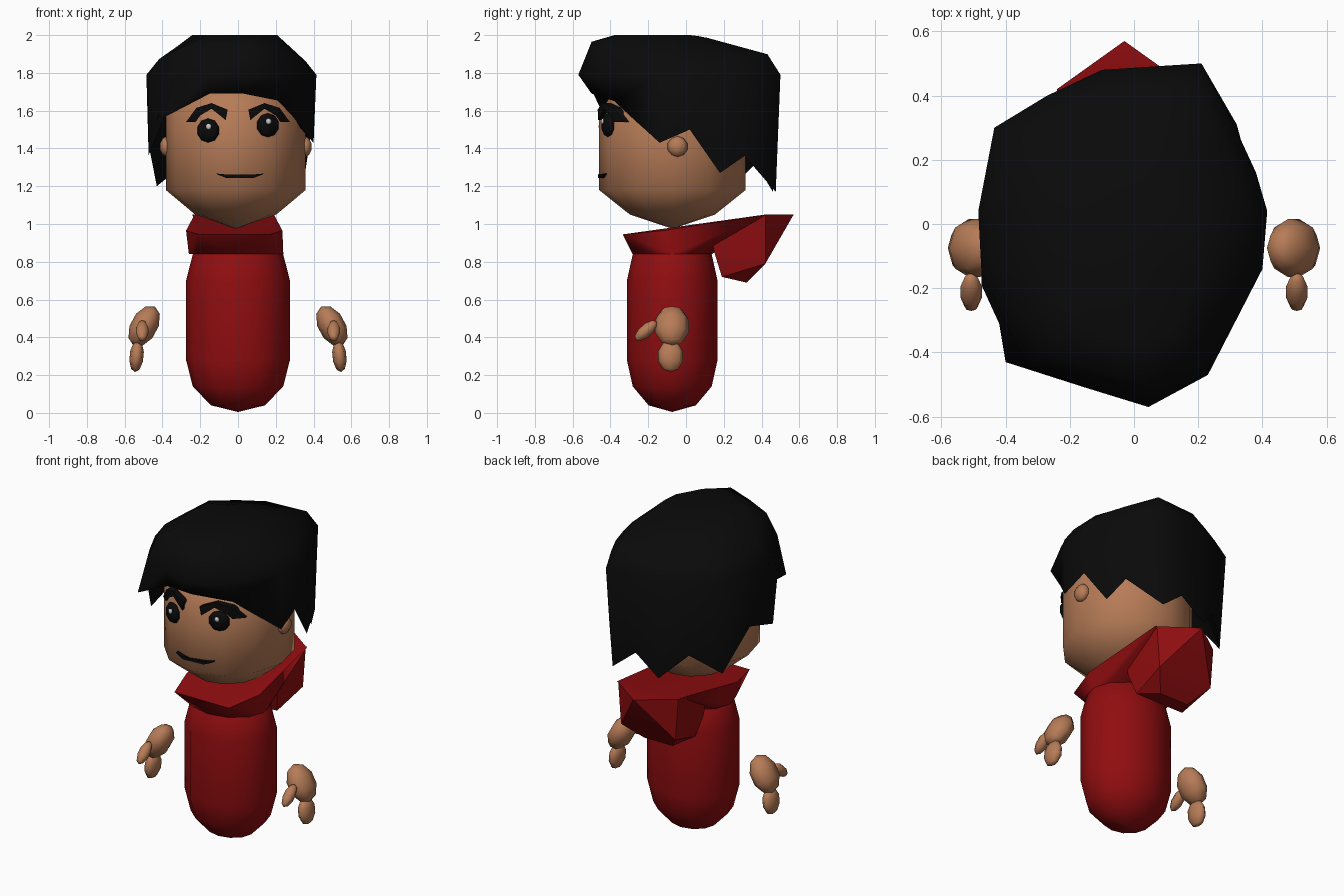
import bpy, bmesh
from math import pi, sin, cos, sqrt, asin, radians
from mathutils import Matrix, Vector

if "Cube" in bpy.data.objects:
    bpy.data.objects.remove(bpy.data.objects["Cube"])


def mat(name, col):
    m = bpy.data.materials.new(name)
    m.diffuse_color = (*col, 1)
    m.use_nodes = True
    m.node_tree.nodes["Principled BSDF"].inputs["Base Color"].default_value = m.diffuse_color
    return m


SKIN = mat("skin", (0.47, 0.2, 0.095))
RED = mat("red_cloth", (0.28, 0.004, 0.005))
BLACK = mat("black", (0.003, 0.003, 0.003))
WHITE = mat("white", (0.8, 0.8, 0.8))


def finish(name, bm, m, smooth=180):
    """Make the object, smooth shaded below the given edge angle."""
    bmesh.ops.recalc_face_normals(bm, faces=bm.faces)
    for f in bm.faces:
        f.smooth = smooth > 0
    me = bpy.data.meshes.new(name)
    bm.to_mesh(me)
    bm.free()
    me.set_sharp_from_angle(angle=radians(smooth))
    ob = bpy.data.objects.new(name, me)
    bpy.context.collection.objects.link(ob)
    me.materials.append(m)
    return ob


def loft(name, rings, m, smooth=180):
    """Skin closed rings of equal length and cap both ends."""
    bm = bmesh.new()
    vr = [[bm.verts.new(p) for p in r] for r in rings]
    n = len(vr[0])
    for a, b in zip(vr, vr[1:]):
        for i in range(n):
            j = (i + 1) % n
            bm.faces.new((a[i], a[j], b[j], b[i]))
    for r in (vr[0], vr[-1]):
        c = bm.verts.new(sum((v.co for v in r), Vector()) / n)
        for i in range(n):
            bm.faces.new((r[i], r[(i + 1) % n], c))
    bmesh.ops.remove_doubles(bm, verts=bm.verts, dist=1e-4)
    return finish(name, bm, m, smooth)


def ring(cx, cy, rx, ry, z, n=12):
    return [(cx + rx * cos(2 * pi * i / n), cy + ry * sin(2 * pi * i / n), z) for i in range(n)]


def ball(name, loc, scale, m, rot=(0, 'X'), seg=8, rings=5):
    bm = bmesh.new()
    mx = Matrix.Translation(loc) @ Matrix.Rotation(rot[0], 4, rot[1]) @ Matrix.Diagonal((*scale, 1))
    bmesh.ops.create_uvsphere(bm, u_segments=seg, v_segments=rings, radius=1, matrix=mx)
    return finish(name, bm, m)


def hull(name, pts, m, smooth):
    bm = bmesh.new()
    for p in pts:
        bm.verts.new(p)
    bmesh.ops.convex_hull(bm, input=bm.verts)
    loose = [v for v in bm.verts if not v.link_faces]
    bmesh.ops.delete(bm, geom=loose, context='VERTS')
    return finish(name, bm, m, smooth)


def face_y(x):
    return -0.072 - 0.388 * sqrt(max(0, 1 - ((x + 0.012) / 0.37) ** 2))


def strip(name, upper, lower):
    """Raised ribbon on the face between two (x, z) lines."""
    secs = []
    for (a, b), (c, d) in zip(upper, lower):
        ya, yc = face_y(a), face_y(c)
        secs.append([(a, ya - .01, b), (c, yc - .01, d), (c, yc + .03, d), (a, ya + .03, b)])
    loft(name, secs, BLACK, 0)


# body capsule
body = [(0.001, .005), (.52, .04), (.87, .14), (1, .28), (1, .70), (.87, .84), (.52, .93), (.001, .96)]
loft("body", [ring(0, -.073, .275 * r, .24 * r, z) for r, z in body], RED)

# head
head = [(.001, .975), (.58, 1.05), (1, 1.18), (1, 1.58), (.75, 1.74), (.001, 1.84)]
loft("head", [ring(-.012, -.072, .37 * r, .388 * r, z) for r, z in head], SKIN)

# collar, flaring from the neck and rising to the back
rim = [(.19, -.335, .945), (.255, -.12, .965), (.235, .1, 1.0), (.21, .42, 1.05)]
hull("collar", [(-.02 + s * x, y, z) for x, y, z in rim for s in (1, -1)]
     + ring(-.01, -.073, .25, .21, .84, 12), RED, 50)

# folded hood hanging behind
half = [(.21, .42, 1.05), (.19, .42, .79), (.1, .32, .69), (.17, .19, .72), (.2, .15, .85), (.2, .12, 1.0)]
hull("hood", [(-.03 + s * x, y, z) for x, y, z in half for s in (1, -1)] + [(-.03, .57, 1.05)], RED, 25)

# hair: jagged hem, widest ring just above it
hem = [(.03, -.50, 1.69), (.23, -.38, 1.65), (.40, -.14, 1.43), (.39, .02, 1.50),
       (.355, .18, 1.27), (.32, .31, 1.36), (.18, .475, 1.17), (.03, .46, 1.29),
       (-.13, .46, 1.17), (-.28, .37, 1.32), (-.43, .25, 1.20), (-.475, .04, 1.43),
       (-.475, -.19, 1.36), (-.42, -.31, 1.58), (-.40, -.43, 1.56), (-.15, -.49, 1.69)]
wide = [(.045, -.57), (.23, -.47), (.40, -.14), (.415, .04), (.38, .16), (.32, .29), (.21, .50), (.05, .49),
        (-.10, .48), (-.27, .40), (-.435, .30), (-.485, .04), (-.475, -.15), (-.40, -.31), (-.33, -.44), (-.15, -.51)]
inner = [(-.01 + .7 * (x + .01), -.05 + .7 * (y + .05), 1.7) for x, y, z in hem]
mid = [(x, y, 1.79) for x, y in wide]
upper = [(-.03 + .87 * (x + .03), -.03 + .87 * (y + .03)) for x, y in wide]
upper = [(x, y, 1.86 + .25 * max(0, -y - .08) + .09 * max(0, y)) for x, y in upper]
crown = [(.5 * x, -.13 + .46 * (y + .03)) for x, y in wide]
crown = [(x, y, 2.0 - .2 * max(0, y - .04)) for x, y in crown]
loft("hair", [inner, hem, mid, upper, crown], BLACK, 80)

# face features, ears and hands on both sides
brow_top = [(.275, 1.54), (.22, 1.615), (.14, 1.64), (.055, 1.605)]
brow_low = [(.225, 1.54), (.20, 1.575), (.14, 1.61), (.065, 1.55)]
for s, side in ((1, "right"), (-1, "left")):
    ez = 1.509 + s * .014
    ex = s * .158
    ball(side + "_eye", (ex, face_y(ex) + .005, ez), (.064, .032, .064), BLACK, (asin(ex / .42), 'Z'))
    ball(side + "_eye_glint", (ex + .003, face_y(ex) - .024, ez + .02), (.016, .01, .016), WHITE)
    strip(side + "_eyebrow", [(s * x, z) for x, z in brow_top], [(s * x, z) for x, z in brow_low])
    ball(side + "_ear", (-.012 + s * .365, -.045, 1.41), (.038, .055, .055), SKIN)
    ball(side + "_palm", (s * .497, -.075, .46), (.072, .095, .118), SKIN, (-s * .5, 'Y'))
    ball(side + "_fingers", (s * .537, -.082, .30), (.038, .07, .085), SKIN, (-s * .1, 'Y'))
    ball(side + "_thumb", (s * .507, -.212, .435), (.035, .034, .075), SKIN, (-.85, 'X'))

# mouth
strip("mouth", [(-.115, 1.267), (-.06, 1.262), (.08, 1.262), (.135, 1.267)],
      [(-.11, 1.262), (-.06, 1.243), (.08, 1.243), (.13, 1.262)])
